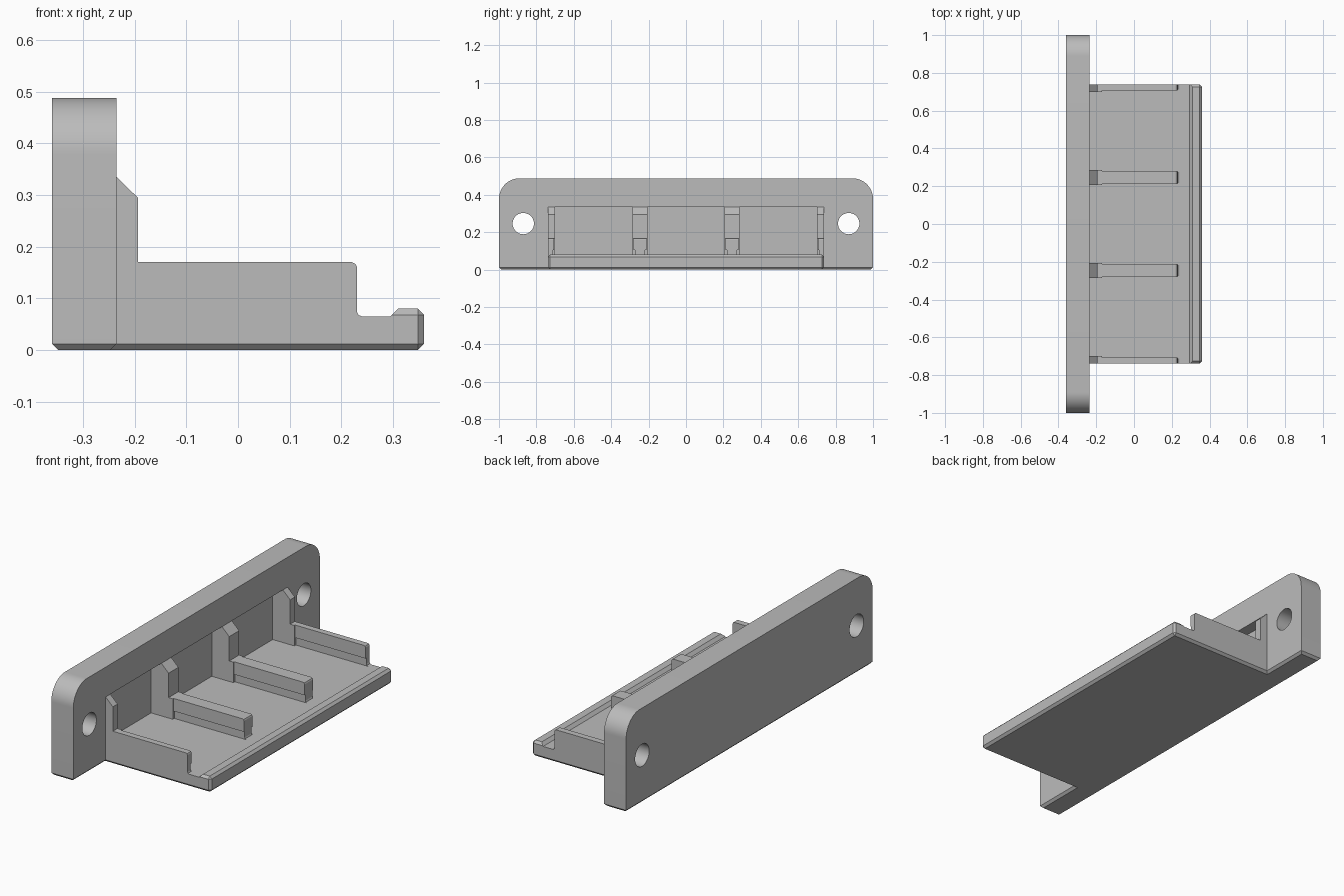
import bpy, bmesh, math
from mathutils import Vector

cube = bpy.data.objects.get("Cube")
if cube:
    bpy.data.objects.remove(cube, do_unlink=True)

grey = bpy.data.materials.new("plain_grey")
grey.use_nodes = True
grey.diffuse_color = (0.5, 0.5, 0.5, 1)
grey.node_tree.nodes["Principled BSDF"].inputs["Base Color"].default_value = (0.5, 0.5, 0.5, 1)

CH = 0.012          # edge chamfer
BACK, FACE, TIP = -0.36, -0.235, 0.36
HALF = 0.738        # half width of shelf


def prism(name, points, offset):
    """Extrude a closed 3D outline along an offset vector."""
    bm = bmesh.new()
    face = bm.faces.new([bm.verts.new(p) for p in points])
    new = bmesh.ops.extrude_face_region(bm, geom=[face])["geom"]
    bmesh.ops.translate(bm, vec=Vector(offset),
                        verts=[v for v in new if isinstance(v, bmesh.types.BMVert)])
    bmesh.ops.recalc_face_normals(bm, faces=bm.faces)
    mesh = bpy.data.meshes.new(name)
    bm.to_mesh(mesh)
    bm.free()
    mesh.materials.append(grey)
    ob = bpy.data.objects.new(name, mesh)
    bpy.context.collection.objects.link(ob)
    return ob


def box(name, x0, x1, y0, y1, z0, z1):
    return prism(name, [(x0, y0, z0), (x1, y0, z0), (x1, y1, z0), (x0, y1, z0)], (0, 0, z1 - z0))


def chamfer(ob, rule):
    """Chamfer every edge whose two ends satisfy the rule."""
    bm = bmesh.new()
    bm.from_mesh(ob.data)
    edges = [e for e in bm.edges if rule(e.verts[0].co, e.verts[1].co)]
    bmesh.ops.bevel(bm, geom=edges, offset=CH, segments=1, affect='EDGES')
    bm.to_mesh(ob.data)
    bm.free()


def cut(ob, cutter):
    cutter.hide_render = True
    mod = ob.modifiers.new("cut", 'BOOLEAN')
    mod.operation = 'DIFFERENCE'
    mod.solver = 'EXACT'
    mod.object = cutter
    bpy.context.view_layer.objects.active = ob
    bpy.ops.object.modifier_apply(modifier=mod.name)
    bpy.data.objects.remove(cutter, do_unlink=True)


def arc(cy, cz, r, a0, a1, n):
    steps = [math.radians(a0 + (a1 - a0) * i / n) for i in range(n + 1)]
    return [(BACK, cy + r * math.cos(a), cz + r * math.sin(a)) for a in steps]


# Mounting plate with rounded upper corners
R, TOP = 0.11, 0.488
outline = [(BACK, -1, 0), (BACK, 1, 0)]
outline += arc(1 - R, TOP - R, R, 0, 90, 16) + arc(R - 1, TOP - R, R, 90, 180, 16)
plate = prism("mounting_plate", outline, (FACE - BACK, 0, 0))
chamfer(plate, lambda a, b: max(a.z, b.z) < 0.001)

# Screw holes and the shallow pocket behind the ribs
for side in (-1, 1):
    ring = arc(side * 0.87, 0.246, 0.057, 0, 360, 40)[:-1]
    hole = prism("hole_cutter", [(x - 0.1, y, z) for x, y, z in ring], (0.4, 0, 0))
    cut(plate, hole)
cut(plate, box("pocket_cutter", -0.293, -0.1, -HALF, HALF, 0.065, 0.335))

# Shelf with chamfered underside and outer corners
shelf = box("shelf", FACE - 0.03, TIP, -HALF, HALF, 0, 0.065)


def shelf_edge(a, b):
    outer = a.x > 0 and b.x > 0
    low = a.z < 0.001 and b.z < 0.001
    return (low and (outer or a.y * b.y > 0)) or (outer and a.y * b.y > 0)


chamfer(shelf, shelf_edge)

# Front lip with sloped inner edge
lip = prism("front_lip", [(0.295, -HALF, 0.05), (TIP, -HALF, 0.05), (TIP, -HALF, 0.08),
                          (0.31, -HALF, 0.08), (0.295, -HALF, 0.065)], (0, 2 * HALF, 0))
chamfer(lip, lambda a, b: a.x > 0.35 and b.x > 0.35 and a.y * b.y > 0
        or min(a.z, b.z) > 0.07 and (a.y * b.y > 0 or min(a.x, b.x) > 0.35))


# Ribs: tall chamfered post, low rail and a slightly narrower foot
def rib(name, y0, y1, inset0, inset1):
    def profile(part, pts, a, b):
        return prism(name + part, [(x, a, z) for x, z in pts], (0, b - a, 0))
    profile("_post", [(-0.3, 0.05), (-0.3, 0.335), (FACE, 0.335), (-0.194, 0.295),
                      (-0.194, 0.17), (-0.17, 0.17), (-0.17, 0.05)], y0, y1)
    a, b = y0 + inset0 / 2, y1 - inset1 / 2
    profile("_rail", [(-0.18, 0.105), (-0.18, 0.17), (0.221, 0.17), (0.227, 0.167),
                      (0.23, 0.161), (0.23, 0.105)], a, b)
    a, b = y0 + inset0, y1 - inset1
    profile("_foot", [(-0.18, 0.05), (-0.18, 0.105), (0.23, 0.105), (0.23, 0.075),
                      (0.233, 0.068), (0.24, 0.065), (0.24, 0.05)], a, b)


IN = 0.012
rib("right_end_rib", -HALF, -0.70, 0, IN)
rib("right_inner_rib", -0.286, -0.206, IN, IN)
rib("left_inner_rib", 0.206, 0.286, IN, IN)
rib("left_end_rib", 0.70, HALF, IN, 0)

# Smooth the curved corners and holes, keep hard edges
bpy.ops.object.select_all(action='DESELECT')
plate.select_set(True)
bpy.context.view_layer.objects.active = plate
bpy.ops.object.shade_smooth_by_angle(angle=math.radians(30))
